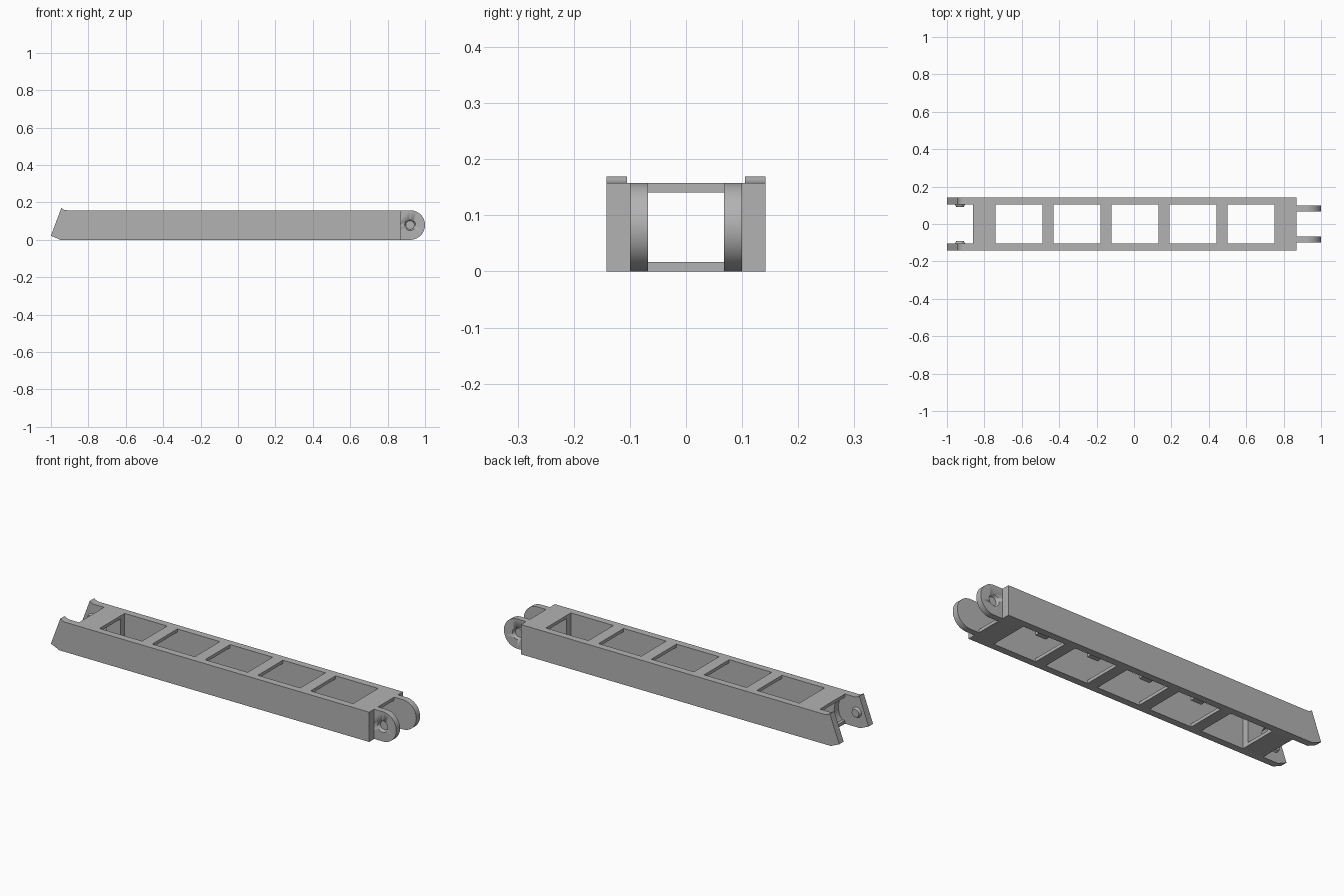
import bpy, bmesh, math
from mathutils import Matrix, Vector

if "Cube" in bpy.data.objects:
    bpy.data.objects.remove(bpy.data.objects["Cube"], do_unlink=True)

grey = bpy.data.materials.new("plain grey")
grey.use_nodes = True
grey.diffuse_color = (0.45, 0.45, 0.45, 1)
grey.node_tree.nodes["Principled BSDF"].inputs["Base Color"].default_value = (0.45, 0.45, 0.45, 1)

HALF, INNER, TOP, PLATE = 0.142, 0.105, 0.158, 0.017
PIVOT_Z, PIVOT_X = TOP / 2, 0.92
SIDES = (("left", 1), ("right", -1))


def finish(bm, name, smooth=False):
    bmesh.ops.recalc_face_normals(bm, faces=bm.faces)
    mesh = bpy.data.meshes.new(name)
    bm.to_mesh(mesh)
    bm.free()
    mesh.materials.append(grey)
    obj = bpy.data.objects.new(name, mesh)
    bpy.context.collection.objects.link(obj)
    if smooth:
        bpy.ops.object.select_all(action="DESELECT")
        obj.select_set(True)
        bpy.context.view_layer.objects.active = obj
        bpy.ops.object.shade_smooth_by_angle(angle=math.radians(30))
    return obj


def extrude_profile(name, points, y0, y1, smooth=False):
    """Extrude an x-z outline from y0 to y1."""
    bm = bmesh.new()
    face = bm.faces.new([bm.verts.new((x, y0, z)) for x, z in points])
    ext = bmesh.ops.extrude_face_region(bm, geom=[face])
    verts = [g for g in ext["geom"] if isinstance(g, bmesh.types.BMVert)]
    bmesh.ops.translate(bm, verts=verts, vec=(0, y1 - y0, 0))
    return finish(bm, name, smooth)


def box(name, x0, x1, y0, y1, z0, z1):
    return extrude_profile(name, [(x0, z0), (x1, z0), (x1, z1), (x0, z1)], y0, y1)


def arc(cx, cz, r, a0, a1, n):
    return [(cx + r * math.cos(math.radians(a0 + (a1 - a0) * i / n)),
             cz + r * math.sin(math.radians(a0 + (a1 - a0) * i / n))) for i in range(n + 1)]


def cone(name, x, y0, y1, r0, r1):
    """Tapered round pin lying along y."""
    bm = bmesh.new()
    place = Matrix.Translation((x, (y0 + y1) / 2, PIVOT_Z)) @ \
        Vector((0, y1 - y0, 0)).to_track_quat("Z", "Y").to_matrix().to_4x4()
    bmesh.ops.create_cone(bm, cap_ends=True, segments=32, radius1=r0, radius2=r1,
                          depth=abs(y1 - y0), matrix=place)
    return finish(bm, name, True)


# Side wall outline: slanted end with a small raised lip
wall = [(-0.95, 0), (0.87, 0), (0.87, TOP)]
wall += arc(-0.915, TOP + 0.04, 0.04, 270, 228, 6)
wall += [(-0.945, 0.169), (-1, 0.022)]

# Tongue outline with a round end, rooted inside the frame
tongue = [(0.75, 0)] + arc(PIVOT_X + 0.001, PIVOT_Z, PIVOT_Z, -90, 90, 32) + [(0.75, TOP)]

# Socket block: concave face that clears the next tongue
socket = [(-0.74, 0), (-0.74, TOP)] + arc(-PIVOT_X, PIVOT_Z, 0.098, 53, -53, 24)
socket[2] = (socket[2][0], TOP)
socket[-1] = (socket[-1][0], 0)

for side, s in SIDES:
    extrude_profile(side + "_wall", wall, s * INNER, s * HALF, True)
    extrude_profile(side + "_socket_block", socket, s * 0.07, s * INNER, True)
    box(side + "_tongue_root", 0.75, 0.87, s * 0.098, s * INNER, 0, TOP)

    # Tongue with a tapered blind dimple
    blade = extrude_profile(side + "_tongue", tongue, s * 0.068, s * 0.1, True)
    cutter = cone(side + "_dimple_cutter", PIVOT_X, s * 0.102, s * 0.085, 0.031, 0.023)
    cutter.hide_render = True
    cutter.hide_set(True)
    cut = blade.modifiers.new("dimple", "BOOLEAN")
    cut.operation = "DIFFERENCE"
    cut.object = cutter
    cut.solver = "EXACT"
    bpy.context.view_layer.objects.active = blade
    bpy.ops.object.modifier_apply(modifier=cut.name)
    bpy.data.objects.remove(cutter, do_unlink=True)

    # Tapered pivot pin on the inside of the wall
    cone(side + "_pin", -0.93, s * (INNER + 0.002), s * 0.092, 0.028, 0.021)

# Cross bars, top and bottom
bars = [(-0.86, -0.74)] + [(-0.49 + 0.31 * i, -0.43 + 0.31 * i) for i in range(4)] + [(0.75, 0.87)]
for i, (x0, x1) in enumerate(bars):
    box(f"bottom_bar_{i + 1}", x0, x1, -INNER, INNER, 0, PLATE)
    box(f"top_bar_{i + 1}", x0, x1, -INNER, INNER, TOP - PLATE, TOP)
